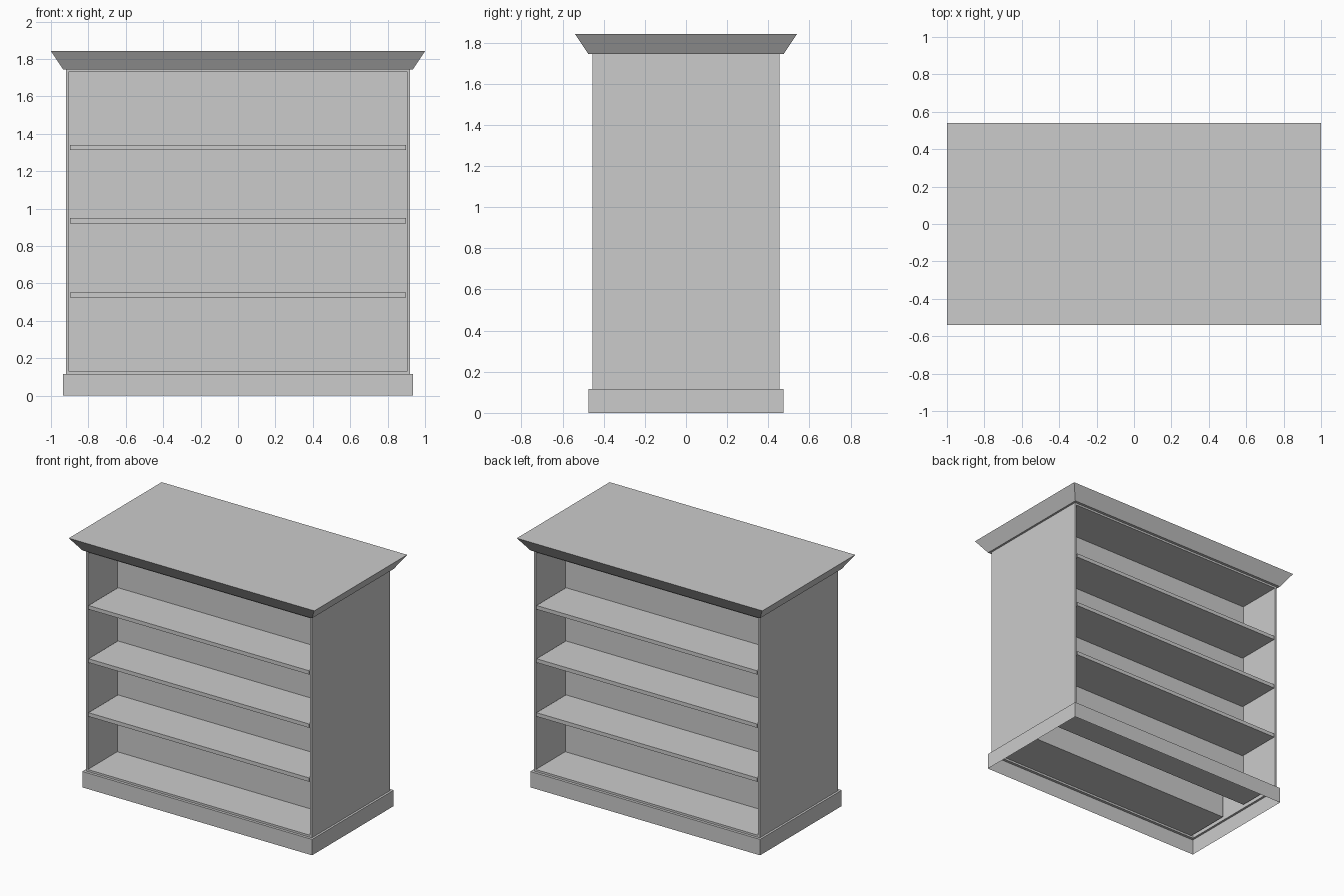
import bpy, bmesh
from mathutils import Vector

if "Cube" in bpy.data.objects:
    bpy.data.objects.remove(bpy.data.objects["Cube"])


def finish(name, bm):
    mesh = bpy.data.meshes.new(name)
    bm.to_mesh(mesh)
    bm.free()
    obj = bpy.data.objects.new(name, mesh)
    bpy.context.collection.objects.link(obj)
    return obj


def loft(rings, cap_bottom=False, cap_top=False):
    """Skin centred rectangles given as (half width, half depth, height)."""
    bm = bmesh.new()
    loops = [[bm.verts.new((sx * w, sy * d, z))
              for sx, sy in ((-1, -1), (1, -1), (1, 1), (-1, 1))]
             for w, d, z in rings]
    for a, b in zip(loops, loops[1:]):
        for i in range(4):
            j = (i + 1) % 4
            bm.faces.new((a[i], a[j], b[j], b[i]))
    if cap_bottom:
        bm.faces.new(loops[0][::-1])
    if cap_top:
        bm.faces.new(loops[-1])
    bm.normal_update()
    return bm


W, D = 0.92, 0.455            # carcass half width and half depth
BASE, TOP = 0.117, 1.745      # carcass bottom and top
RIM, DEPTH = 0.021, 0.343     # frame width and bay depth

# Hollow plinth, open underneath, with a narrow ledge
finish("plinth", loft([(0.936, 0.475, 0), (0.936, 0.475, BASE), (W, D, BASE)]))

# Carcass: thin shell with a deep bay pushed in from front and back
bm = loft([(W, D, BASE), (W, D, TOP)], cap_top=True)
bays = [f for f in bm.faces if abs(f.normal.y) > 0.9]
for face in bays:
    inward = -face.normal.copy() * DEPTH
    bmesh.ops.inset_region(bm, faces=[face], thickness=RIM, use_boundary=True)
    back = bmesh.ops.extrude_discrete_faces(bm, faces=[face])["faces"][0]
    bmesh.ops.translate(bm, vec=Vector(inward), verts=back.verts)
finish("carcass", bm)

# Flared crown with a flat top
finish("crown", loft([(0.935, 0.475, TOP), (1.0, 0.54, 1.842)],
                     cap_bottom=True, cap_top=True))

# Three shelves in each bay
for side, sign in (("front", -1), ("back", 1)):
    for i, z in enumerate((0.538, 0.935, 1.327)):
        bm = bmesh.new()
        bmesh.ops.create_cube(bm, size=1)
        bmesh.ops.scale(bm, vec=(2 * (W - RIM), DEPTH, 0.028), verts=bm.verts)
        bmesh.ops.translate(bm, vec=(0, sign * (D - DEPTH / 2), z), verts=bm.verts)
        finish(f"{side}_shelf_{i + 1}", bm)
